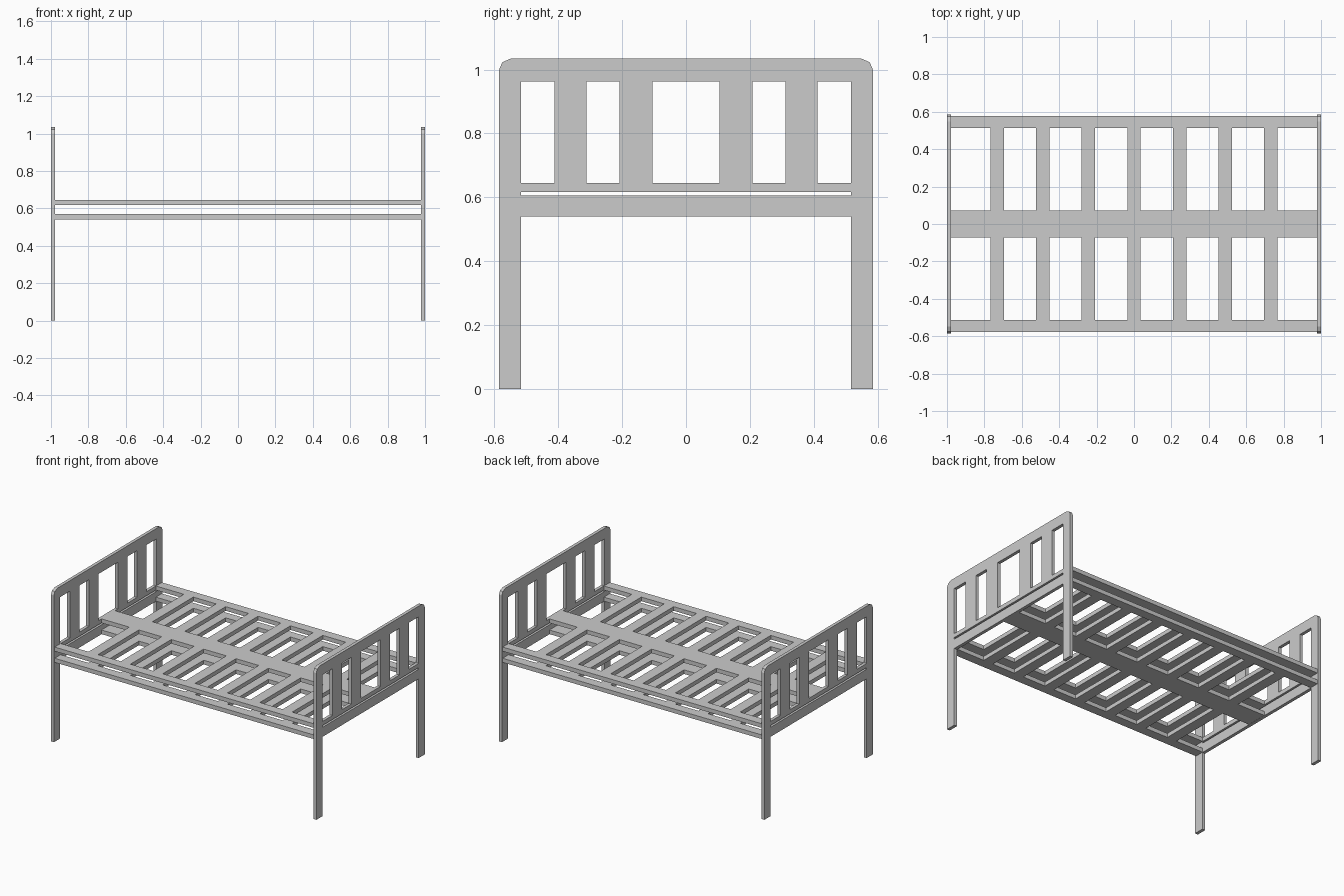
import bpy, bmesh
from mathutils import Matrix

if "Cube" in bpy.data.objects:
    bpy.data.objects.remove(bpy.data.objects["Cube"])


def board(name, outline, holes, thick, matrix):
    """Flat board cut from a 2D outline with rectangular holes (x0, x1, y0, y1)."""
    cu = bpy.data.curves.new(name, 'CURVE')
    cu.dimensions = '2D'
    cu.fill_mode = 'BOTH'
    cu.extrude = thick / 2
    loops = [outline] + [[(a, c), (b, c), (b, d), (a, d)] for a, b, c, d in holes]
    for pts in loops:
        sp = cu.splines.new('POLY')
        sp.points.add(len(pts) - 1)
        for p, (x, y) in zip(sp.points, pts):
            p.co = (x, y, 0, 1)
        sp.use_cyclic_u = True
    tmp = bpy.data.objects.new(name + "_profile", cu)
    bpy.context.collection.objects.link(tmp)
    dg = bpy.context.evaluated_depsgraph_get()
    me = bpy.data.meshes.new_from_object(tmp.evaluated_get(dg))
    bpy.data.objects.remove(tmp)
    bm = bmesh.new()
    bm.from_mesh(me)
    bmesh.ops.remove_doubles(bm, verts=bm.verts, dist=1e-4)
    bmesh.ops.transform(bm, matrix=matrix, verts=bm.verts)
    bmesh.ops.recalc_face_normals(bm, faces=bm.faces)
    for f in bm.faces:
        f.smooth = False
    bm.to_mesh(me)
    bm.free()
    me.name = name
    ob = bpy.data.objects.new(name, me)
    bpy.context.collection.objects.link(ob)
    return ob


def mirrored(half):
    return half + [(-x, y) for x, y in reversed(half)]


# Head and foot panels: legs, rails, rounded top corners and window openings
W, LEG, H = 0.585, 0.517, 1.035
panel = mirrored([(LEG, 0.54), (LEG, 0), (W, 0), (W, 1.0), (0.575, 1.023), (0.547, H)])
windows = [(-0.105, 0.105, 0.645, 0.963)]
for a, b in ((0.208, 0.311), (0.411, LEG)):
    windows += [(a, b, 0.645, 0.963), (-b, -a, 0.645, 0.963)]
slot = (-LEG, LEG, 0.605, 0.617)
for name, x in (("headboard", -0.989), ("footboard", 0.989)):
    # local x -> world y, local y -> world z, local z -> world x
    m = Matrix(((0, 0, 1, x), (1, 0, 0, 0), (0, 1, 0, 0), (0, 0, 0, 1)))
    board(name, panel, windows + [slot], 0.022, m)

# Two stacked slat frames: side rails, centre plank and cross slats, open at the ends
L, SIDE, IN, MID = 0.978, 0.577, 0.513, 0.073
SLAT = 0.036
slats = [-0.732 + 0.244 * i for i in range(7)]
E = slats[-1] + SLAT
right = [(L, -SIDE), (L, -IN), (E, -IN), (E, -MID), (L, -MID),
         (L, MID), (E, MID), (E, IN), (L, IN), (L, SIDE)]
frame = mirrored(right)
gaps = []
for a, b in zip(slats, slats[1:]):
    gaps += [(a + SLAT, b - SLAT, MID, IN), (a + SLAT, b - SLAT, -IN, -MID)]
for name, z in (("upper_slat_frame", 0.631), ("lower_slat_frame", 0.555)):
    board(name, frame, gaps, 0.028, Matrix.Translation((0, 0, z)))
